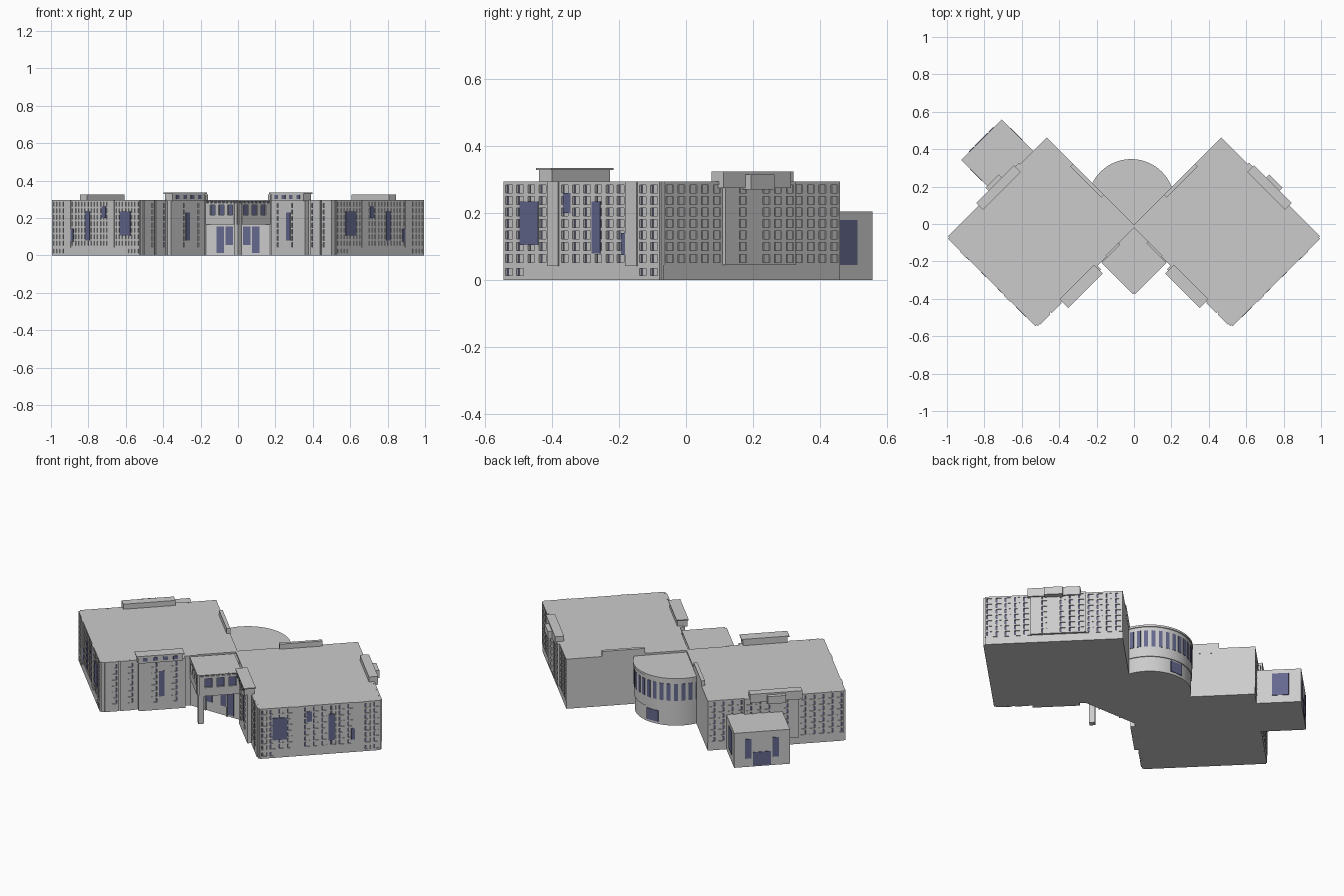
import bpy, bmesh
from math import radians, cos, sin, pi
from mathutils import Matrix, Vector

if "Cube" in bpy.data.objects:
    bpy.data.objects.remove(bpy.data.objects["Cube"])

glass = bpy.data.materials.new("blue_glass")
glass.diffuse_color = (0.13, 0.14, 0.27, 1)
glass.use_nodes = True
glass.node_tree.nodes["Principled BSDF"].inputs["Base Color"].default_value = glass.diffuse_color
wall = bpy.data.materials.new("grey_wall")
wall.diffuse_color = (0.8, 0.8, 0.8, 1)
wall.use_nodes = True
wall.node_tree.nodes["Principled BSDF"].inputs["Base Color"].default_value = wall.diffuse_color


def finish(name, bm, mirror=False, mats=(wall,)):
    me = bpy.data.meshes.new(name)
    bm.to_mesh(me)
    bm.free()
    ob = bpy.data.objects.new(name, me)
    bpy.context.collection.objects.link(ob)
    for m in mats:
        me.materials.append(m)
    if mirror:
        ob.modifiers.new("mirror", 'MIRROR').use_mirror_merge = False
    return ob


def block(name, x, y, sx, sy, z0, z1, rot=45, mirror=False, mat=wall):
    """Upright box; with rot 45 its x side runs along (1,1), y side along (-1,1)."""
    bm = bmesh.new()
    m = (Matrix.Translation((x, y, (z0 + z1) / 2)) @ Matrix.Rotation(radians(rot), 4, 'Z')
         @ Matrix.Diagonal((sx, sy, z1 - z0, 1)))
    bmesh.ops.create_cube(bm, size=1, matrix=m)
    return finish(name, bm, mirror, (mat,))


def facade(name, p0, p1, cols, rows, zlo, zhi, panel=True, mirror=True):
    """Relief wall: cols are (relative width, has_windows, depth), rows are window z spans."""
    p0, p1 = Vector((*p0, 0)), Vector((*p1, 0))
    d = (p1 - p0).normalized()
    n = Vector((d.y, -d.x, 0))
    k = (p1 - p0).length / sum(c[0] for c in cols)
    strips, s = [], 0          # (s0, s1, kind, depth)
    for w, win, dep in cols:
        w *= k
        cuts = [(0, .2, 0), (.2, .36, 1), (.36, .8, 2 if panel else 1), (.8, 1, 0)] if win else [(0, 1, 0)]
        strips += [(s + a * w, s + b * w, kind, dep) for a, b, kind in cuts]
        s += w
    zs = sorted({zlo, zhi, *[z for r in rows for z in r]})
    lows = {r[0] for r in rows}

    def cell(i, j):
        if not (0 <= i < len(strips) and 0 <= j < len(zs) - 1):
            return 0, 0
        kind, dep = strips[i][2:]
        if kind and zs[j] in lows:
            return (dep - .008, 1) if kind == 1 else (dep - .004, 0)
        return dep, 0

    bm = bmesh.new()

    def quad(pts, mat=0):
        f = bm.faces.new([bm.verts.new(p0 + d * a + n * c + Vector((0, 0, b))) for a, b, c in pts])
        f.material_index = mat

    for i in range(-1, len(strips)):
        for j in range(-1, len(zs) - 1):
            a, mat = cell(i, j)
            if i >= 0 and j >= 0:
                s0, s1 = strips[i][:2]
                quad([(s0, zs[j], a), (s1, zs[j], a), (s1, zs[j + 1], a), (s0, zs[j + 1], a)], mat)
            if j >= 0:
                b = cell(i + 1, j)[0]
                e = strips[i][1] if i >= 0 else 0
                if abs(a - b) > 1e-6:
                    quad([(e, zs[j], a), (e, zs[j], b), (e, zs[j + 1], b), (e, zs[j + 1], a)])
            if i >= 0:
                b = cell(i, j + 1)[0]
                s0, s1 = strips[i][:2]
                if abs(a - b) > 1e-6:
                    z = zs[j + 1]
                    quad([(s0, z, a), (s1, z, a), (s1, z, b), (s0, z, b)])
    bmesh.ops.remove_doubles(bm, verts=bm.verts, dist=1e-5)
    return finish(name, bm, mirror, (wall, glass))


def pane(name, p0, p1, s0, s1, z0, z1, out):
    """Large glass pane proud of the wall p0-p1."""
    p0, p1 = Vector(p0), Vector(p1)
    d = (p1 - p0).normalized()
    c = p0 + d * (s0 + s1) / 2 + Vector((d.y, -d.x)) * out / 2
    ang = 45 if d.x * d.y > 0 else 135
    block(name, c.x, c.y, s1 - s0, out, z0, z1, ang, True, glass)


# Wings: two big rotated blocks
A, B, C = (.52, -.54), (.9875, -.0725), (.46, .455)
block("wing", .49, -.0425, .661, .746, 0, .295, mirror=True)
rows = [(.053 + .0345 * i, .077 + .0345 * i) for i in range(7)]

# Outer front facades
facade("outer_front_facade", A, B,
       [(1, i not in (4, 11), .013 if i in (4, 11) else .009) for i in range(14)], rows, .042, .295)
facade("outer_front_base", A, B,
       [(1, i in (0, 1, 12, 13), .009) for i in range(14)], [(.013, .034)], 0, .042)
for i, (s0, s1, z0, z1) in enumerate([(.07, .148, .105, .235), (.375, .41, .08, .235), (.255, .285, .2, .26),
                                      (.5, .53, .075, .14), (.52, .55, .2, .265)]):
    pane(f"outer_front_pane_{i}", A, B, s0, s1, z0, z1, .011)

# Outer back facades with a projecting bay
facade("outer_back_facade", B, C,
       [(1, i not in (5, 7), .02 if 5 <= i <= 10 else .009) for i in range(15)], rows, .045, .295)
facade("outer_back_base", B, C, [(1, False, .007)], [], 0, .045)
block("back_parapet", .725, .195, .05, .285, .275, .325, mirror=True)
block("back_parapet_step", .745, .215, .04, .1, .27, .315, mirror=True)

# Inner front facades: entrance side strip, stair tower, stepped pilasters
S = (.15, -.17)
facade("inner_front_facade", S, A,
       [(.07, False, .006), (.035, False, .032), (.05, True, .032), (.03, False, .032), (.03, False, .032),
        (.05, True, .032), (.06, False, .032), (.02, False, .006), (.045, True, .012), (.03, False, .012),
        (.012, False, .004), (.045, True, .012), (.03, False, .012), (.016, False, .008)],
       [(.045 + .035 * i, .068 + .035 * i) for i in range(7)], 0, .295)
pane("tower_glass_strip", S, A, .185, .215, .08, .23, .034)
block("tower_crown", .283, -.333, .055, .245, .29, .33, mirror=True)
block("tower_cap", .283, -.333, .066, .262, .329, .335, mirror=True)
for i in range(4):
    t = (i - 1.5) * .055 * .7071
    block(f"crown_window_{i}", .2635 + t, -.3525 - t, .004, .025, .302, .322, mirror=True, mat=glass)

# Inner back parapets
block("inner_back_parapet", .25, .232, .235, .02, .265, .325, mirror=True)

# Entrance: lobby, glazing, canopy and corner pillar
block("lobby", 0, -.1, .36, .2, 0, .17, rot=0)
for i, x in enumerate((.048, .094)):
    block(f"lobby_glass_{i}", x, -.201, .04, .006, .012 if i else .055, .155, rot=0, mirror=True, mat=glass)
block("lobby_mullion", .071, -.203, .006, .01, 0, .165, rot=0, mirror=True)
block("canopy", 0, -.2, .236, .236, .165, .29)
facade("canopy_facade", (0, -.367), (.167, -.2),
       [(.3, False, .008), (1, True, .009), (1, True, .009), (1, True, .009), (.3, False, .008)],
       [(.215, .268)], .165, .277, panel=False)
facade("canopy_vent_band", (0, -.367), (.167, -.2), [(1, True, .009)] * 8,
       [(.281, .287)], .277, .29, panel=False)
block("pillar", 0, -.35, .032, .032, 0, .17)


# Rotunda at the back
RX, RY = -.015, .115


def drum(name, r, z0, z1):
    bm = bmesh.new()
    bmesh.ops.create_cone(bm, cap_ends=True, segments=64, radius1=r, radius2=r, depth=z1 - z0,
                          matrix=Matrix.Translation((RX, RY, (z0 + z1) / 2)))
    ob = finish(name, bm)
    bpy.context.view_layer.objects.active = ob
    ob.select_set(True)
    bpy.ops.object.shade_smooth_by_angle(angle=radians(30))
    ob.select_set(False)


drum("rotunda_base", .222, 0, .09)
drum("rotunda_drum", .227, .09, .272)
drum("rotunda_rim", .232, .272, .284)
for i in range(18):
    a = 5 + i * 10
    x, y = RX + .2265 * cos(radians(a)), RY + .2265 * sin(radians(a))
    block(f"rotunda_window_{i}", x, y, .005, .021, .15, .25, rot=a, mat=glass)
block("rotunda_door", RX, RY + .219, .075, .012, .015, .08, rot=0, mat=glass)

# Annex behind the left wing
ax, ay = -.727, .362
block("annex", ax, ay, .305, .25, 0, .205)


def annex_pane(name, u, v, su, sv, z0, z1):
    q = .70711
    block(name, ax + (u - v) * q, ay + (u + v) * q, su, sv, z0, z1, mat=glass)


for i, u in enumerate((-.1525, .1525)):
    annex_pane(f"annex_side_pane_{i}", u, .013, .006, .09, .045, .18)
for i, u in enumerate((-.075, .075)):
    annex_pane(f"annex_end_pane_{i}", u, .125, .035, .006, .05, .165)
annex_pane("annex_door", 0, .125, .1, .006, .005, .085)
